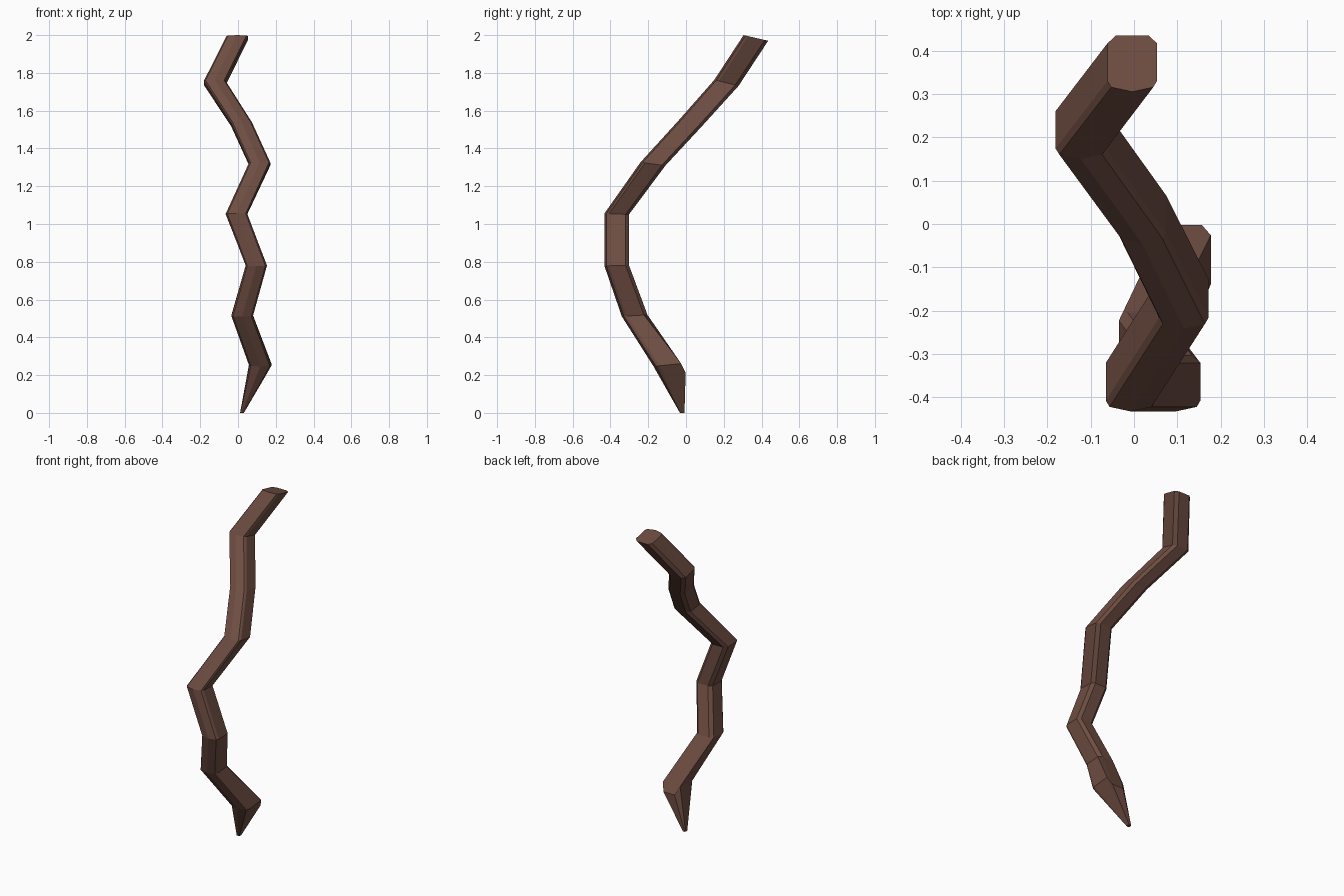
import bpy, bmesh

if "Cube" in bpy.data.objects:
    bpy.data.objects.remove(bpy.data.objects["Cube"])

bark = bpy.data.materials.new("bark brown")
bark.diffuse_color = (0.155, 0.074, 0.054, 1)
bark.use_nodes = True
bark.node_tree.nodes["Principled BSDF"].inputs["Base Color"].default_value = bark.diffuse_color

# chamfered, slightly pointed-front cross-section in the unit square
SECTION = [(-1, -.62), (-.85, -.84), (0, -1), (.85, -.84), (1, -.62),
           (1, .72), (.65, 1), (-.65, 1), (-1, .72)]

# joints: centre x, y, z, half width x, half depth y, z slope along y
JOINTS = [
    (.021, -.02, .0, .010, .012, 0),
    (.118, -.087, .255, .059, .085, .1),
    (.022, -.272, .515, .057, .068, .06),
    (.097, -.367, .78, .056, .065, .03),
    (-.008, -.367, 1.053, .057, .065, -.04),
    (.115, -.175, 1.318, .057, .066, -.13),
    (.018, .02, 1.53, .056, .064, -.2),
    (-.123, .214, 1.747, .058, .064, -.25),
    (-.004, .370, 1.985, .057, .065, -.23),
]

bm = bmesh.new()
rings = []
for i, (cx, cy, cz, hx, hy, slope) in enumerate(JOINTS):
    ring = []
    for u, v in SECTION:
        z = cz + slope * v * hy
        if i == 1 and v == 1:      # drooping knuckle behind the pointed end
            z -= .05
        ring.append(bm.verts.new((cx + u * hx, cy + v * hy, z)))
    rings.append(ring)

# side walls between neighbouring joints
n = len(SECTION)
for a, b in zip(rings, rings[1:]):
    for k in range(n):
        j = (k + 1) % n
        bm.faces.new((a[k], a[j], b[j], b[k]))
bm.faces.new(rings[0][::-1])
bm.faces.new(rings[-1])
bmesh.ops.recalc_face_normals(bm, faces=bm.faces)

mesh = bpy.data.meshes.new("crooked_stick")
bm.to_mesh(mesh)
bm.free()
mesh.materials.append(bark)
stick = bpy.data.objects.new("crooked_stick", mesh)
bpy.context.collection.objects.link(stick)
